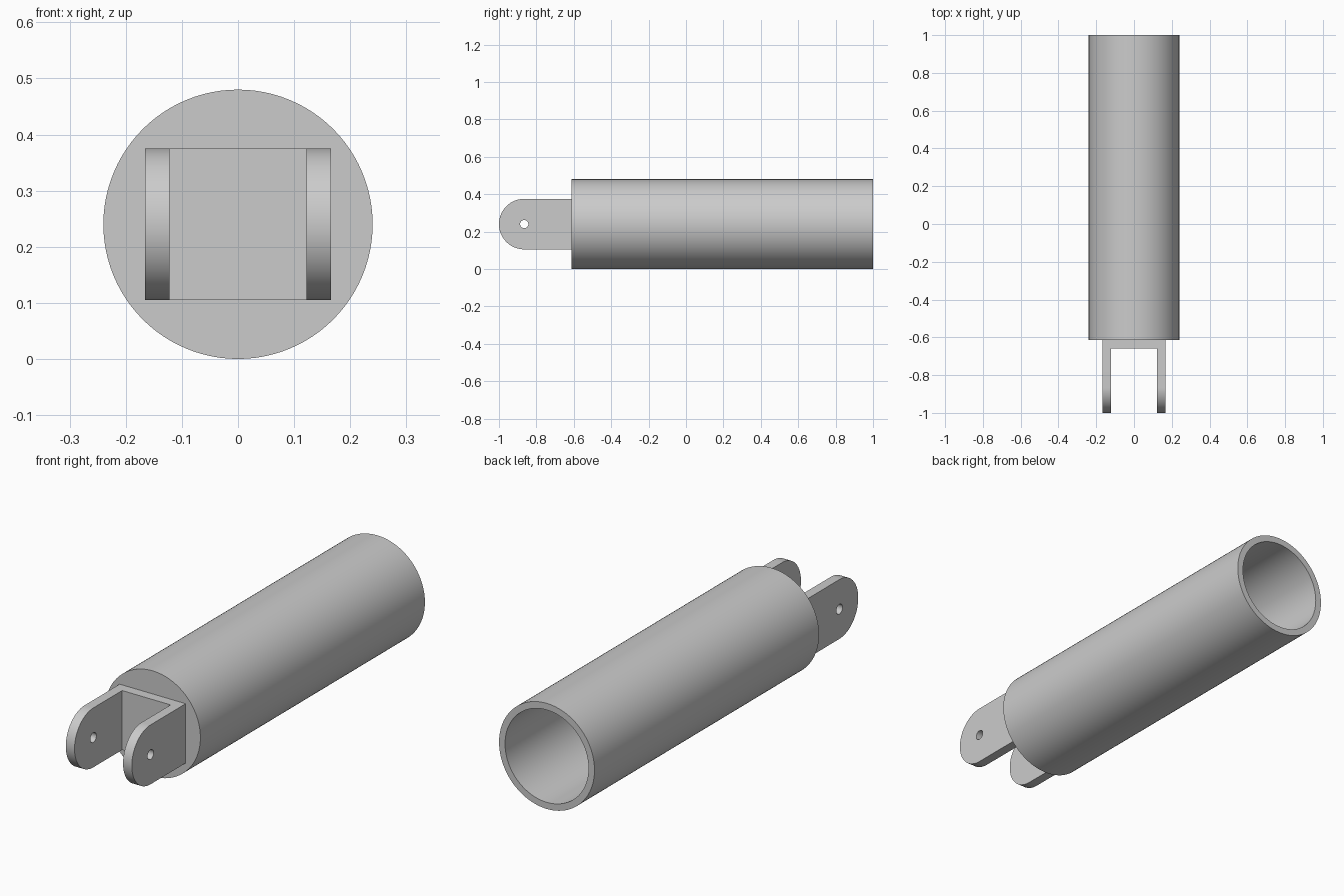
import bpy, bmesh, math
from mathutils import Matrix, Vector

if "Cube" in bpy.data.objects:
    bpy.data.objects.remove(bpy.data.objects["Cube"], do_unlink=True)

grey = bpy.data.materials.new("light grey metal")
grey.use_nodes = True
COLOUR = (0.6, 0.6, 0.6, 1)
grey.diffuse_color = COLOUR
grey.node_tree.nodes["Principled BSDF"].inputs["Base Color"].default_value = COLOUR

RADIUS = 0.24          # tube outer radius, also the axis height
BORE = 0.21
FRONT = -0.613         # front face of the tube
WALL = 0.045
ARM_R = 0.135          # rounded fork ends
PIN_Y = -1 + ARM_R
AXIS = Vector((0, 0, RADIUS))


def make_object(name, bm):
    bmesh.ops.recalc_face_normals(bm, faces=bm.faces)
    mesh = bpy.data.meshes.new(name)
    bm.to_mesh(mesh)
    bm.free()
    mesh.materials.append(grey)
    ob = bpy.data.objects.new(name, mesh)
    bpy.context.collection.objects.link(ob)
    return ob


def activate(ob):
    bpy.ops.object.select_all(action='DESELECT')
    ob.select_set(True)
    bpy.context.view_layer.objects.active = ob


def cut(ob, cutter):
    cutter.hide_render = True
    mod = ob.modifiers.new("cut", 'BOOLEAN')
    mod.operation = 'DIFFERENCE'
    mod.solver = 'EXACT'
    mod.object = cutter
    activate(ob)
    bpy.ops.object.modifier_apply(modifier=mod.name)
    bpy.data.objects.remove(cutter, do_unlink=True)


# Tube: lathed about the y axis, closed at the front and open at the back
bm = bmesh.new()
profile = [(0, FRONT), (RADIUS, FRONT), (RADIUS, 1),
           (BORE, 1), (BORE, FRONT + WALL), (0, FRONT + WALL)]
verts = [bm.verts.new((r, y, RADIUS)) for r, y in profile]
edges = [bm.edges.new(pair) for pair in zip(verts, verts[1:])]
bmesh.ops.spin(bm, geom=verts + edges, cent=AXIS, axis=(0, 1, 0),
               angle=math.tau, steps=96, use_merge=True)
bmesh.ops.remove_doubles(bm, verts=bm.verts, dist=1e-5)
tube = make_object("tube", bm)

# Fork: rounded side outline extruded across the full width
OUT_X, IN_X = 0.166, 0.122
bm = bmesh.new()
arc = [math.pi * (0.5 + i / 40) for i in range(41)]
outline = [(PIN_Y + ARM_R * math.cos(a), RADIUS + ARM_R * math.sin(a)) for a in arc]
outline += [(FRONT + 0.01, RADIUS - ARM_R), (FRONT + 0.01, RADIUS + ARM_R)]
face = bm.faces.new([bm.verts.new((-OUT_X, y, z)) for y, z in outline])
side = bmesh.ops.extrude_face_region(bm, geom=[face])
bmesh.ops.translate(bm, vec=(2 * OUT_X, 0, 0),
                    verts=[g for g in side["geom"] if isinstance(g, bmesh.types.BMVert)])
fork = make_object("fork", bm)

# Slot between the arms, leaving a base plate against the tube
bm = bmesh.new()
slot_end = FRONT - WALL
bmesh.ops.create_cube(bm, size=1, matrix=Matrix.Translation((0, slot_end - 0.5, RADIUS))
                      @ Matrix.Diagonal((2 * IN_X, 1, 1, 1)))
cut(fork, make_object("slot_cutter", bm))

# Pin hole through both arms
bm = bmesh.new()
bmesh.ops.create_cone(bm, cap_ends=True, segments=32, radius1=0.022, radius2=0.022, depth=1,
                      matrix=Matrix.Translation((0, PIN_Y, RADIUS))
                      @ Matrix.Rotation(math.pi / 2, 4, 'Y'))
cut(fork, make_object("pin_hole_cutter", bm))

for ob in (tube, fork):
    activate(ob)
    bpy.ops.object.shade_smooth_by_angle(angle=math.radians(30))
